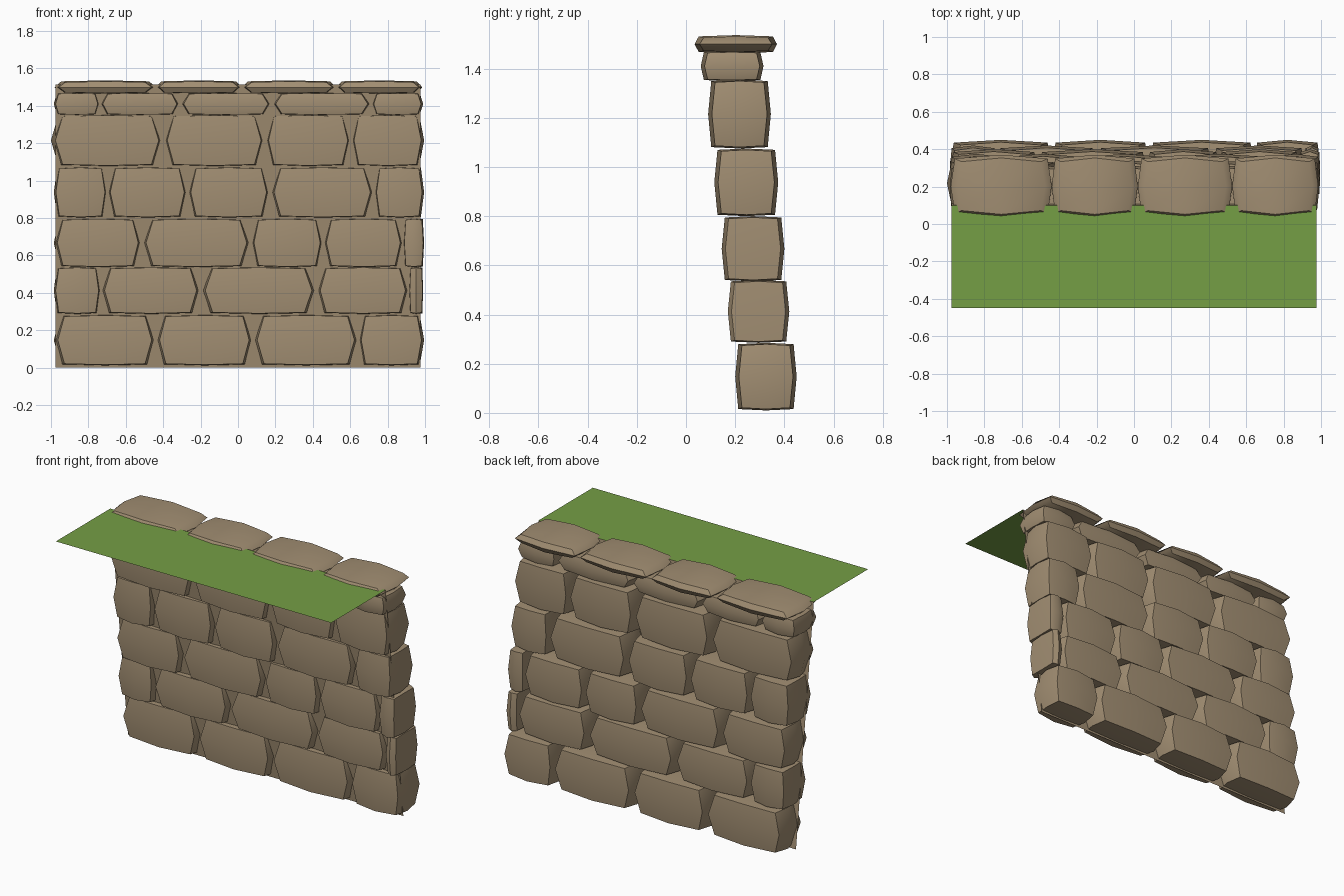
import bpy, bmesh, math

if "Cube" in bpy.data.objects:
    bpy.data.objects.remove(bpy.data.objects["Cube"])


def material(name, rgb):
    m = bpy.data.materials.new(name)
    m.diffuse_color = (*rgb, 1)
    m.use_nodes = True
    m.node_tree.nodes["Principled BSDF"].inputs["Base Color"].default_value = m.diffuse_color
    return m


stone_mat = material("brown stone", (0.36, 0.272, 0.17))
grass_mat = material("grass green", (0.178, 0.345, 0.06))


def add_object(name, bm, mat):
    mesh = bpy.data.meshes.new(name)
    bm.to_mesh(mesh)
    bm.free()
    mesh.materials.append(mat)
    ob = bpy.data.objects.new(name, mesh)
    bpy.context.collection.objects.link(ob)
    return ob


def sheet(name, corners, mat):
    bm = bmesh.new()
    bm.faces.new([bm.verts.new(c) for c in corners])
    return add_object(name, bm, mat)


def add_stone(bm, x0, x1, y0, y1, z0, z1, z_round):
    """Block with 2 x 2 faces per side, its edges and corners pulled in."""
    grid = {}

    def vert(i, j, k):
        if (i, j, k) not in grid:
            a, b, c = abs(i), abs(j), abs(k)
            grid[i, j, k] = bm.verts.new((
                (x0 + x1) / 2 + i * (x1 - x0) / 2 * (1 - 0.08 * b - 0.13 * c),
                (y0 + y1) / 2 + j * (y1 - y0) / 2 * (1 - 0.12 * a - 0.10 * c),
                (z0 + z1) / 2 + k * (z1 - z0) / 2 * (1 - z_round * (a + b))))
        return grid[i, j, k]

    for axis in range(3):
        for side in (-1, 1):
            for u in (-1, 0):
                for v in (-1, 0):
                    quad = []
                    for p, q in ((u, v), (u + 1, v), (u + 1, v + 1), (u, v + 1)):
                        key = [p, q]
                        key.insert(axis, side)
                        quad.append(vert(*key))
                    bm.faces.new(quad)


# Courses: name, z range, y range, vertical rounding, joints along x
courses = [
    ("stone_course_1", 0.01, 0.285, 0.20, 0.45, 0.04, (-0.985, -0.44, 0.08, 0.645, 0.995)),
    ("stone_course_2", 0.285, 0.54, 0.17, 0.42, 0.04, (-0.985, -0.735, -0.20, 0.42, 0.915, 0.99)),
    ("stone_course_3", 0.535, 0.80, 0.145, 0.40, 0.04, (-0.985, -0.515, 0.07, 0.455, 0.885, 0.995)),
    ("stone_course_4", 0.80, 1.075, 0.115, 0.375, 0.04, (-0.985, -0.70, -0.27, 0.17, 0.73, 0.995)),
    ("stone_course_5", 1.075, 1.355, 0.09, 0.345, 0.04, (-1.0, -0.40, 0.145, 0.605, 0.995)),
    ("stone_course_6", 1.35, 1.47, 0.06, 0.315, 0.05, (-0.985, -0.74, -0.31, 0.18, 0.715, 0.99)),
    ("cap_stones", 1.462, 1.536, 0.035, 0.37, 0.14, (-0.98, -0.44, 0.02, 0.525, 0.985)),
]
for name, z0, z1, y0, y1, z_round, joints in courses:
    bm = bmesh.new()
    for x0, x1 in zip(joints, joints[1:]):
        add_stone(bm, x0, x1, y0, y1, z0, z1, z_round)
    bmesh.ops.recalc_face_normals(bm, faces=bm.faces[:])
    ob = add_object(name, bm, stone_mat)
    bpy.ops.object.select_all(action='DESELECT')
    ob.select_set(True)
    bpy.context.view_layer.objects.active = ob
    bpy.ops.object.shade_smooth_by_angle(angle=math.radians(42))

# Leaning mortar sheet between the stones, and the ground that meets its top edge
W, TOP = 0.975, 1.515
sheet("mortar", [(-W, 0.28, 0), (W, 0.28, 0), (W, 0.10, TOP), (-W, 0.10, TOP)], stone_mat)
sheet("grass", [(-W, -0.45, TOP), (W, -0.45, TOP), (W, 0.10, TOP), (-W, 0.10, TOP)], grass_mat)
